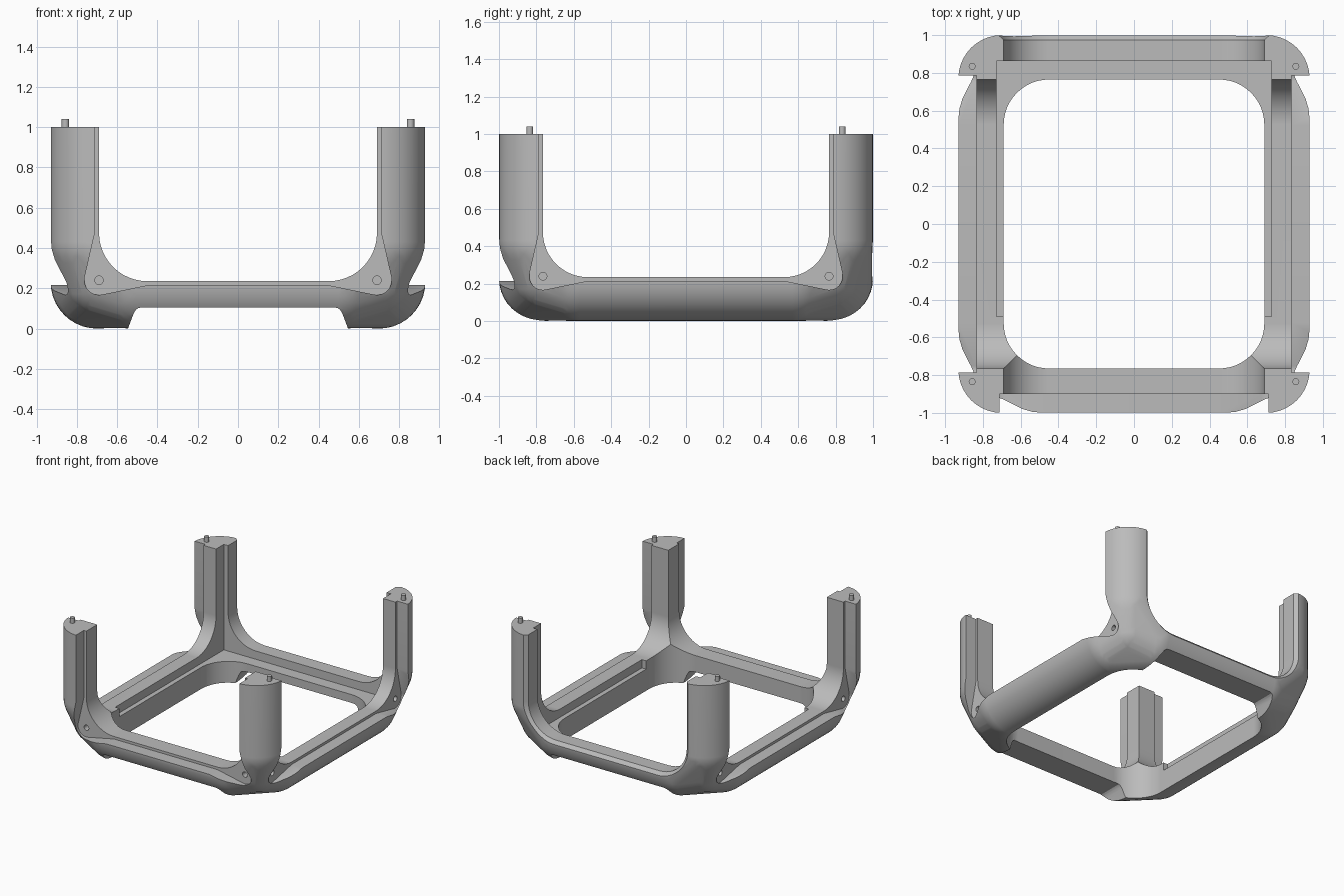
import bpy
import bmesh
from math import sin, cos, pi, radians
from mathutils import Vector

if "Cube" in bpy.data.objects:
    bpy.data.objects.remove(bpy.data.objects["Cube"], do_unlink=True)

HX, HY, R = 0.93, 1.0, 0.23        # outer half sizes and edge radius
WX, WY = 0.69, 0.765               # half widths of the openings
SILL, FILLET, TOP = 0.235, 0.24, 1.0

grey = bpy.data.materials.new("grey plastic")
grey.use_nodes = True
colour = (0.5, 0.5, 0.5, 1)
grey.diffuse_color = colour
grey.node_tree.nodes["Principled BSDF"].inputs["Base Color"].default_value = colour


def finish(bm, name):
    bmesh.ops.recalc_face_normals(bm, faces=bm.faces[:])
    mesh = bpy.data.meshes.new(name)
    bm.to_mesh(mesh)
    bm.free()
    ob = bpy.data.objects.new(name, mesh)
    bpy.context.collection.objects.link(ob)
    mesh.materials.append(grey)
    return ob


def smooth(ob):
    bpy.ops.object.select_all(action='DESELECT')
    ob.select_set(True)
    bpy.context.view_layer.objects.active = ob
    bpy.ops.object.shade_smooth_by_angle(angle=radians(25))


def prism(name, outline, axis, a, b, end=None):
    """Solid between an outline at a and the same (or another) outline at b."""
    place = {'x': lambda u, v, t: (t, u, v),
             'y': lambda u, v, t: (u, t, v),
             'z': lambda u, v, t: (u, v, t)}[axis]
    bm = bmesh.new()
    low = [bm.verts.new(place(u, v, a)) for u, v in outline]
    high = [bm.verts.new(place(u, v, b)) for u, v in (end or outline)]
    n = len(low)
    bm.faces.new(low)
    bm.faces.new(high)
    for i in range(n):
        j = (i + 1) % n
        bm.faces.new((low[i], low[j], high[j], high[i]))
    return finish(bm, name)


def arc(cx, cy, r, start, stop, steps=12):
    angles = [radians(start + (stop - start) * i / steps) for i in range(steps + 1)]
    return [(cx + r * cos(t), cy + r * sin(t)) for t in angles]


def mirrored(half):
    return half + [(-u, v) for u, v in reversed(half)]


def window(w, grow=0.0):
    """Opening with rounded lower corners, running out above the posts."""
    return mirrored([(w + grow, 1.4)]
                    + arc(w - FILLET, SILL + FILLET, FILLET + grow, 0, -90))


def recess(w):
    """Panel seat that widens around each screw hole."""
    return mirrored([(w + 0.022, 1.4), (w + 0.022, 0.47)]
                    + arc(w, 0.24, 0.073, 10, -100, 10) + [(w - FILLET, 0.215)])


def rectangle(x0, x1, y0, y1):
    return [(x0, y0), (x1, y0), (x1, y1), (x0, y1)]


# Rounded outer block: hull of balls, with softened lower corners
def outer_block():
    ball = [Vector((0, 0, 1)), Vector((0, 0, -1))]
    segs, rings = 40, 20
    for i in range(1, rings):
        for j in range(segs):
            p, q = pi * i / rings, 2 * pi * j / segs
            ball.append(Vector((sin(p) * cos(q), sin(p) * sin(q), cos(p))))
    d, e = 0.2, 0.046
    cx, cy = HX - R, HY - R
    centres = [(cx - d, cy, R), (cx, cy - d, R), (cx, cy, R + d),
               (cx - e, cy - e, R + e), (cx, cy, 1.3)]
    bm = bmesh.new()
    for sx in (-1, 1):
        for sy in (-1, 1):
            for x, y, z in centres:
                for p in ball:
                    bm.verts.new(Vector((sx * x, sy * y, z)) + p * R)
    bmesh.ops.convex_hull(bm, input=bm.verts[:], use_existing_faces=False)
    bmesh.ops.delete(bm, geom=[v for v in bm.verts if not v.link_faces], context='VERTS')
    bmesh.ops.dissolve_limit(bm, angle_limit=0.001, verts=bm.verts[:], edges=bm.edges[:])
    return finish(bm, "frame")


frame = outer_block()
cutters = [prism("top_cut", rectangle(-2, 2, -2, 2), 'z', TOP, 2)]

# Openings through the front and back, the sides and the floor
cutters.append(prism("front_window", window(WX), 'y', -2, 2))
cutters.append(prism("side_window", window(WY), 'x', -2, 2))
corners = ((1, 1, 0), (-1, 1, 90), (-1, -1, 180), (1, -1, 270))
floor = []
for sx, sy, start in corners:
    floor += arc(sx * (WX - FILLET), sy * (WY - FILLET), FILLET, start, start + 90)
cutters.append(prism("floor_opening", floor, 'z', -1, 0.6))

# Inner ledge along the back and sides
cutters.append(prism("ledge_cut", rectangle(-0.727, 0.727, -0.49, 0.862), 'z', 0.17, 1.5))

# Panel seats on the front and both sides, bevelled rim on the back
cutters.append(prism("front_recess", recess(WX), 'y', -2, -0.9))
for s in (-1, 1):
    cutters.append(prism("side_recess", recess(WY), 'x', s * 0.835, s * 2))
cutters.append(prism("back_bevel", window(WX), 'y', 0.975, 1.025, window(WX, 0.055)))

# Low gap under the front and back rails
gap = mirrored([(0.55, -0.01), (0.52, 0.07), (0.508, 0.092), (0.495, 0.102), (0.475, 0.105)])
cutters.append(prism("rail_gap", gap, 'y', -2, 2))

# Screw holes
for s in (-1, 1):
    hole = arc(s * WX, 0.24, 0.021, 0, 345, 23)
    cutters.append(prism("front_hole", hole, 'y', -0.95, -0.85))
    for t in (-1, 1):
        hole = arc(t * WY, 0.24, 0.021, 0, 345, 23)
        cutters.append(prism("side_hole", hole, 'x', s * 0.88, s * 0.785))

bpy.context.view_layer.objects.active = frame
for cutter in cutters:
    cutter.hide_render = True
    cut = frame.modifiers.new(cutter.name, 'BOOLEAN')
    cut.operation, cut.solver, cut.object = 'DIFFERENCE', 'EXACT', cutter
    bpy.ops.object.modifier_apply(modifier=cut.name)
    bpy.data.objects.remove(cutter, do_unlink=True)
smooth(frame)
weighted = frame.modifiers.new("even_shading", 'WEIGHTED_NORMAL')
weighted.keep_sharp = True

# Locating pins on the posts
for side, sx in (("right", -1), ("left", 1)):
    for end, sy in (("front", -1), ("back", 1)):
        pin = prism(f"{end}_{side}_pin", arc(sx * 0.857, sy * 0.835, 0.018, 0, 345, 23),
                    'z', TOP - 0.02, 1.04)
        smooth(pin)
